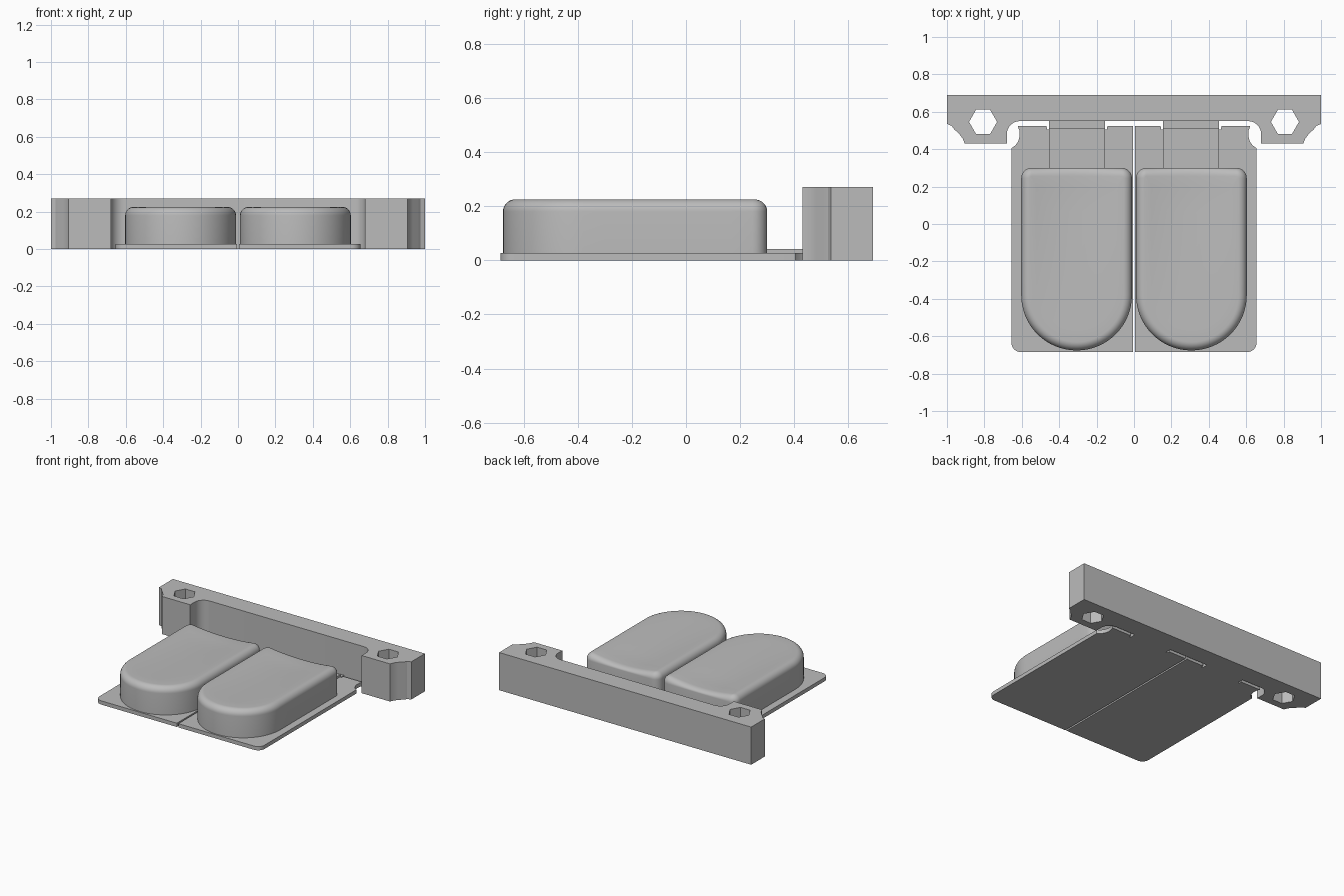
import bpy
import bmesh
import math

if "Cube" in bpy.data.objects:
    bpy.data.objects.remove(bpy.data.objects["Cube"], do_unlink=True)

grey = bpy.data.materials.new("plain grey")
grey.use_nodes = True
grey.diffuse_color = (0.5, 0.5, 0.5, 1)
grey.node_tree.nodes["Principled BSDF"].inputs["Base Color"].default_value = (0.5, 0.5, 0.5, 1)


def finish(bm, name, angle=30):
    bmesh.ops.recalc_face_normals(bm, faces=bm.faces)
    mesh = bpy.data.meshes.new(name)
    bm.to_mesh(mesh)
    bm.free()
    obj = bpy.data.objects.new(name, mesh)
    bpy.context.collection.objects.link(obj)
    mesh.materials.append(grey)
    bpy.ops.object.select_all(action='DESELECT')
    obj.select_set(True)
    bpy.context.view_layer.objects.active = obj
    bpy.ops.object.shade_smooth_by_angle(angle=math.radians(angle))
    return obj


def arc(cx, cy, r, a0, a1, n=10):
    return [(cx + r * math.cos(math.radians(a0 + (a1 - a0) * i / n)),
             cy + r * math.sin(math.radians(a0 + (a1 - a0) * i / n))) for i in range(n + 1)]


def prism(name, loops, z0, z1):
    """Extrude an outline (first loop) with optional holes (other loops)."""
    bm = bmesh.new()
    edges = []
    for loop in loops:
        vs = [bm.verts.new((x, y, z0)) for x, y in loop]
        edges += [bm.edges.new((vs[i - 1], vs[i])) for i in range(len(vs))]
    bmesh.ops.triangle_fill(bm, edges=edges, use_beauty=True, normal=(0, 0, 1))
    ext = bmesh.ops.extrude_face_region(bm, geom=bm.faces[:])
    for v in ext["geom"]:
        if isinstance(v, bmesh.types.BMVert):
            v.co.z = z1
    return finish(bm, name)


def mirror_x(pts, side):
    return [(side * x, y) for x, y in pts]


# Rear mounting bracket with two hexagonal screw holes
half = arc(0.61, 0.48, 0.07, 90, 0) + [(0.68, 0.43), (0.905, 0.43), (0.915, 0.455),
        (0.935, 0.482), (0.96, 0.505), (0.975, 0.525), (1.0, 0.535), (1.0, 0.69)]
outline = half + mirror_x(half, -1)[::-1]
hexes = [[(s * 0.807 + 0.075 * math.cos(math.radians(60 * i)),
           0.546 + 0.075 * math.sin(math.radians(60 * i))) for i in range(6)] for s in (1, -1)]
prism("mounting_bracket", [outline] + hexes, 0, 0.27)


# Key cap: rounded front, small rear corners, filleted and dished top
CX, HALF_W, FRONT_Y, BACK_Y, TOP, FILLET = 0.307, 0.296, -0.38, 0.30, 0.225, 0.045


def cap_outline(d):
    w, b = HALF_W - d, 0.055 - d
    back = BACK_Y - d
    pts = arc(0, FRONT_Y, w, 180, 360, 32)
    y0, y1 = FRONT_Y, back - b
    pts += [(w, y0 + (y1 - y0) * i / 8) for i in range(1, 8)]
    pts += arc(w - b, y1, b, 0, 90, 6)
    pts += [((w - b) * (1 - i / 8), back) for i in range(1, 16)]
    pts += arc(b - w, y1, b, 90, 180, 6)
    pts += [(-w, y1 + (y0 - y1) * i / 8) for i in range(1, 8)]
    return pts


def dish(x, y):
    across = max(0.0, 1 - (x / (HALF_W - FILLET)) ** 2)
    along = min(1.0, max(0.0, (y + 0.62) / 0.75))
    return 0.022 * across * along


def key_cap(name, side):
    bm = bmesh.new()
    rings = [[(x, y, 0.02) for x, y in cap_outline(0)]]
    for k in range(9):
        a = math.radians(90 * k / 8)
        d = FILLET * (1 - math.cos(a))
        z = TOP - FILLET * (1 - math.sin(a))
        rings.append([(x, y, z - math.sin(a) * dish(x, y)) for x, y in cap_outline(d)])
    inner = cap_outline(FILLET)
    yc = -0.17
    for s in (0.85, 0.7, 0.55, 0.4, 0.25, 0.1):
        pts = [(x * s, yc + (y - yc) * s) for x, y in inner]
        rings.append([(x, y, TOP - dish(x, y)) for x, y in pts])
    vr = [[bm.verts.new((side * CX + x, y, z)) for x, y, z in r] for r in rings]
    for lo, hi in zip(vr, vr[1:]):
        for i in range(len(lo)):
            bm.faces.new((lo[i - 1], lo[i], hi[i], hi[i - 1]))
    bm.faces.new(vr[0])
    bm.faces.new(vr[-1])
    return finish(bm, name, 40)


for side, word in ((1, "left"), (-1, "right")):
    # Thin base plate with relief notches beside the hinge tab
    plate = [(0.006, -0.685)] + arc(0.605, -0.635, 0.05, -90, 0, 8)
    plate += [(0.655, 0.405), (0.635, 0.42), (0.62, 0.44), (0.611, 0.47),
              (0.613, 0.50), (0.622, 0.525), (0.468, 0.525), (0.465, 0.505),
              (0.455, 0.505), (0.155, 0.505), (0.145, 0.505), (0.142, 0.525), (0.006, 0.525)]
    prism(word + "_base_plate", [mirror_x(plate, side)], 0, 0.027)

    # Hinge: raised tab, then a thin flexible strip joining the bracket
    for part, y0, y1, z in (("hinge_tab", 0.28, 0.512, 0.042), ("hinge_strip", 0.50, 0.555, 0.022)):
        rect = [(0.155, y0), (0.455, y0), (0.455, y1), (0.155, y1)]
        prism(word + "_" + part, [mirror_x(rect, side)], 0, z)

    key_cap(word + "_key_cap", side)
